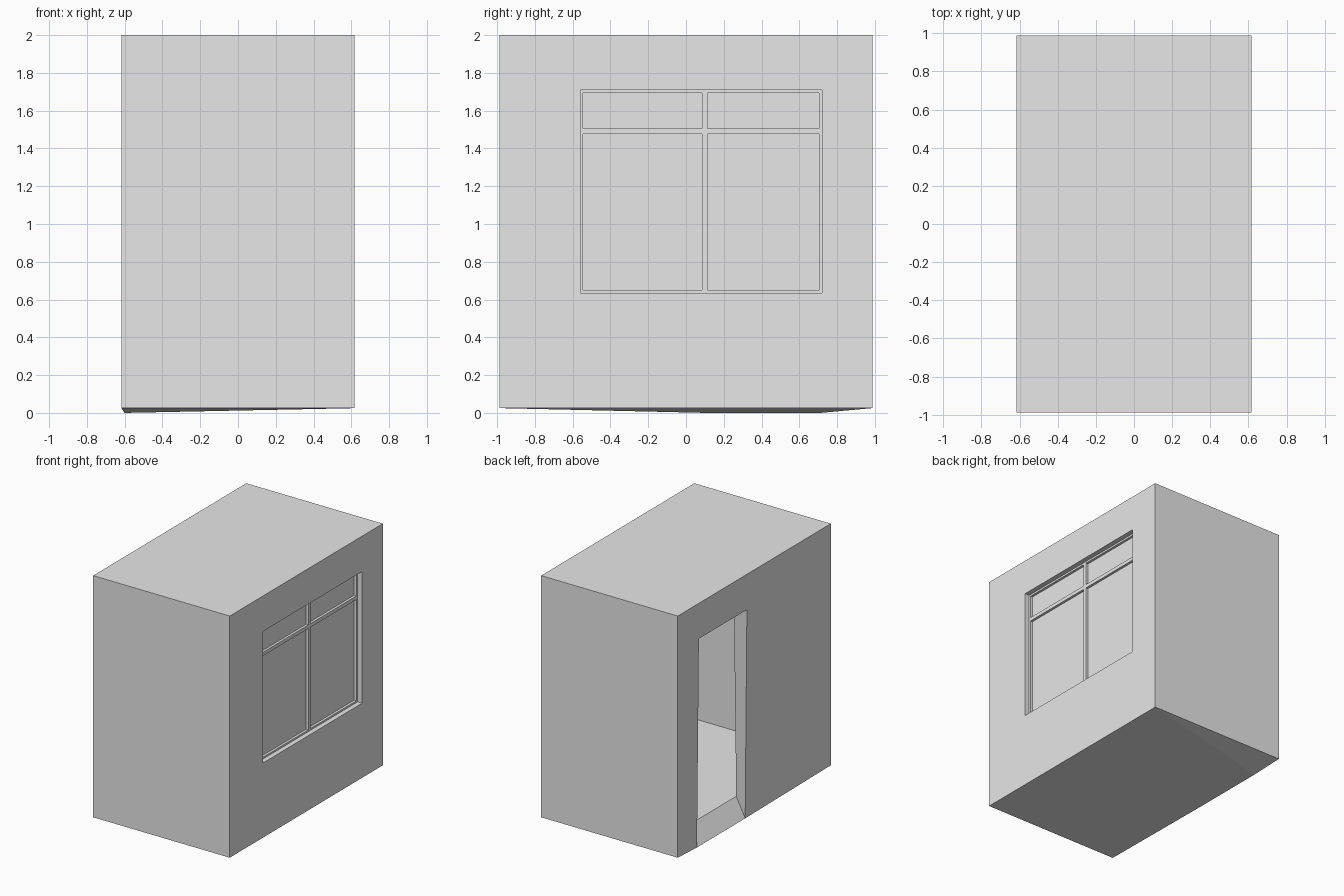
import bpy, bmesh

if "Cube" in bpy.data.objects:
    bpy.data.objects.remove(bpy.data.objects["Cube"])

grey = bpy.data.materials.new("plain_grey")
grey.diffuse_color = (0.8, 0.8, 0.8, 1)
grey.use_nodes = True
grey.node_tree.nodes["Principled BSDF"].inputs["Base Color"].default_value = grey.diffuse_color

bm = bmesh.new()


def face(points, flip=False):
    vs = [bm.verts.new(p) for p in points]
    bm.faces.new(vs[::-1] if flip else vs)


def ring(outer, inner, flip=False):
    """Four quads joining two rectangular loops."""
    for i in range(4):
        j = (i + 1) % 4
        face([outer[i], outer[j], inner[j], inner[i]], flip)


def rect(x, y0, y1, z0, z1):
    return [(x, y0, z0), (x, y1, z0), (x, y1, z1), (x, y0, z1)]


def shell(hx, hy, z0, z1, door, window, flip=False):
    """Room box with a door hole on -x and a window hole on +x."""
    a, b, e, f = (-hx, -hy, z0), (-hx, hy, z0), (hx, hy, z0), (hx, -hy, z0)
    at, bt, et, ft = [(p[0], p[1], z1) for p in (a, b, e, f)]
    d1, t1, t2, d2 = door
    for pts in ([a, f, ft, at], [e, b, bt, et], [at, ft, et, bt],      # front, back, roof
                [a, d1, f], [d1, d2, e, f], [d2, b, e],                # floor
                [a, at, t1, d1], [at, bt, t2, t1], [d2, t2, bt, b]):   # door wall
        face(pts, flip)
    ring([f, e, et, ft], window, flip)


# Door loops: the outer threshold dips slightly, the inner one flares
door_out = [(-0.60, 0.093, 0.0), (-0.617, 0.095, 1.71), (-0.617, 0.715, 1.71), (-0.60, 0.715, 0.0)]
door_in = [(-0.50, 0.065, 0.143), (-0.50, 0.095, 1.71), (-0.50, 0.715, 1.71), (-0.50, 0.74, 0.143)]

# Outer and inner walls
win_out = rect(0.617, -0.56, 0.72, 0.635, 1.71)
win_in = rect(0.50, -0.62, 0.78, 0.575, 1.77)
shell(0.617, 0.988, 0.025, 2.0, door_out, win_out)
shell(0.50, 0.87, 0.143, 1.88, door_in, win_in, flip=True)
ring(door_out, door_in)

# Window recess, frame bars and four panes
FRAME, PANE, BAR = 0.577, 0.557, 0.015
ring(win_out, rect(FRAME, -0.56, 0.72, 0.635, 1.71))
for y0, y1 in ((-0.56, 0.10), (0.10, 0.72)):
    for z0, z1 in ((0.635, 1.492), (1.492, 1.71)):
        inset = (y0 + BAR, y1 - BAR, z0 + BAR, z1 - BAR)
        ring(rect(FRAME, y0, y1, z0, z1), rect(FRAME, *inset))
        ring(rect(FRAME, *inset), rect(PANE, *inset))
        face(rect(PANE, *inset))

# Back of the window recess, seen inside the room
back = rect(0.45, -0.62, 0.78, 0.575, 1.77)
ring(win_in, back, flip=True)
face(back, flip=True)

bmesh.ops.remove_doubles(bm, verts=bm.verts, dist=0.0005)
mesh = bpy.data.meshes.new("room_walls")
bm.to_mesh(mesh)
bm.free()
mesh.materials.append(grey)
bpy.context.collection.objects.link(bpy.data.objects.new("room_walls", mesh))
